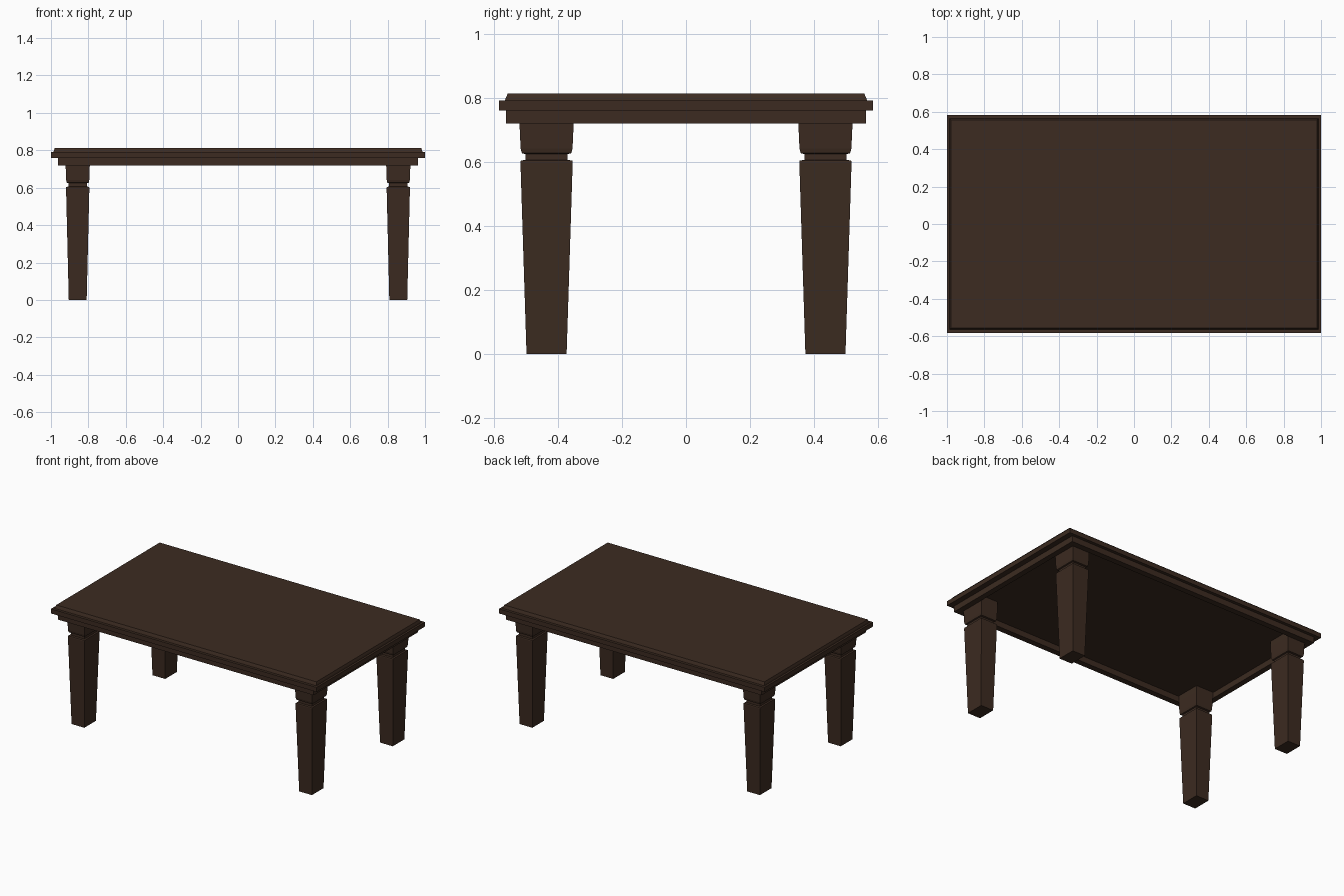
import bpy, bmesh

if "Cube" in bpy.data.objects:
    bpy.data.objects.remove(bpy.data.objects["Cube"])

wood = bpy.data.materials.new("dark_wood")
wood.diffuse_color = (0.045, 0.024, 0.015, 1)
wood.use_nodes = True
wood.node_tree.nodes["Principled BSDF"].inputs["Base Color"].default_value = wood.diffuse_color


def loft(name, rings, loc=(0, 0), closed=False):
    """Stack rectangular rings (half_x, half_y, z); closed joins last to first."""
    bm = bmesh.new()
    loops = [[bm.verts.new((sx * hx, sy * hy, z))
              for sx, sy in ((-1, -1), (1, -1), (1, 1), (-1, 1))]
             for hx, hy, z in rings]
    pairs = list(zip(loops, loops[1:]))
    if closed:
        pairs.append((loops[-1], loops[0]))
    else:
        bm.faces.new(loops[0][::-1])
        bm.faces.new(loops[-1])
    for a, b in pairs:
        for i in range(4):
            j = (i + 1) % 4
            bm.faces.new((a[i], a[j], b[j], b[i]))
    bmesh.ops.recalc_face_normals(bm, faces=bm.faces)
    mesh = bpy.data.meshes.new(name)
    bm.to_mesh(mesh)
    bm.free()
    mesh.materials.append(wood)
    ob = bpy.data.objects.new(name, mesh)
    ob.location = (*loc, 0)
    bpy.context.collection.objects.link(ob)
    return ob


# table top: wide slab with a stepped, slightly sloped upper lip
loft("table_top", [(1.0, 0.583, 0.76), (1.0, 0.583, 0.791),
                   (0.986, 0.565, 0.791), (0.984, 0.562, 0.800),
                   (0.979, 0.556, 0.813)])

# apron: hollow frame under the top
loft("apron", [(0.963, 0.562, 0.72), (0.963, 0.562, 0.76),
               (0.925, 0.522, 0.76), (0.925, 0.522, 0.72)], closed=True)

# tapered legs: (half depth, z) profile with a groove below the head block
profile = [(0.0625, 0), (0.0815, 0.598), (0.080, 0.604), (0.066, 0.606),
           (0.066, 0.624), (0.077, 0.627), (0.081, 0.642), (0.0845, 0.72),
           (0.0845, 0.76)]
for xn, sx in (("left", -1), ("right", 1)):
    for yn, sy in (("front", -1), ("back", 1)):
        loft(f"{yn}_{xn}_leg", [(h * 0.765, h, z) for h, z in profile],
             (sx * 0.857, sy * 0.435))
